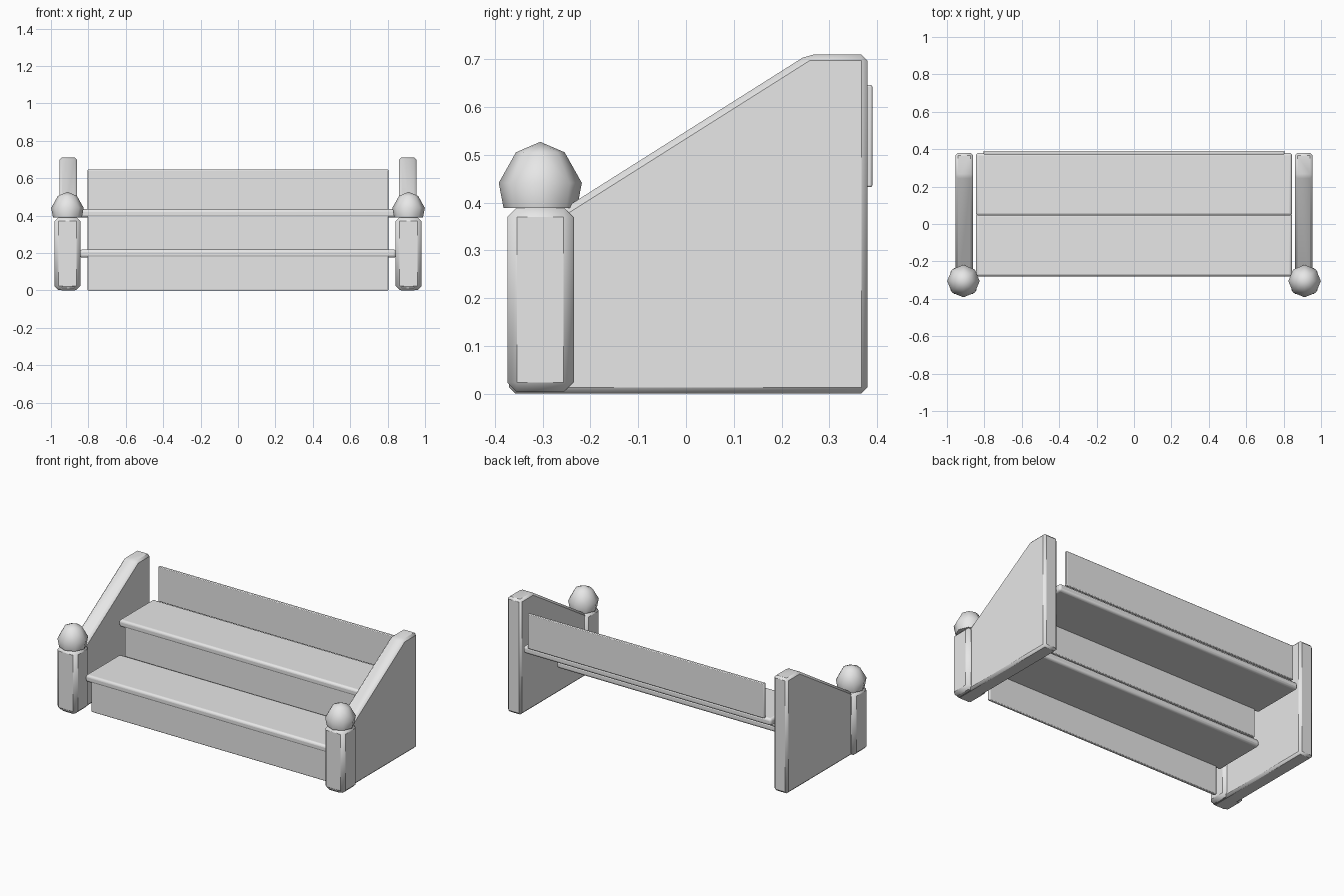
import bpy, bmesh, math

cube = bpy.data.objects.get("Cube")
if cube:
    bpy.data.objects.remove(cube, do_unlink=True)

mat = bpy.data.materials.new("light_grey")
mat.use_nodes = True
GREY = (0.8, 0.8, 0.8, 1)
mat.diffuse_color = GREY
mat.node_tree.nodes["Principled BSDF"].inputs["Base Color"].default_value = GREY


def finish(name, bm, bevel=0, segments=1, angle=50):
    """Turn a bmesh into a bevelled, smooth shaded object."""
    bmesh.ops.recalc_face_normals(bm, faces=bm.faces)
    mesh = bpy.data.meshes.new(name)
    bm.to_mesh(mesh)
    bm.free()
    mesh.materials.append(mat)
    ob = bpy.data.objects.new(name, mesh)
    bpy.context.collection.objects.link(ob)
    if bevel:
        mod = ob.modifiers.new("Bevel", "BEVEL")
        mod.width = bevel
        mod.segments = segments
    bpy.ops.object.select_all(action="DESELECT")
    ob.select_set(True)
    bpy.context.view_layer.objects.active = ob
    bpy.ops.object.shade_smooth_by_angle(angle=math.radians(angle))
    return ob


def box(name, lo, hi, bevel, segments=1):
    bm = bmesh.new()
    bmesh.ops.create_cube(bm, size=1)
    for v in bm.verts:
        v.co = [(a + b) / 2 + c * (b - a) for a, b, c in zip(lo, hi, v.co)]
    return finish(name, bm, bevel, segments)


def prism(name, profile, x0, x1, bevel):
    """Extrude a y-z outline along x."""
    bm = bmesh.new()
    face = bm.faces.new([bm.verts.new((x0, y, z)) for y, z in profile])
    ext = bmesh.ops.extrude_face_region(bm, geom=[face])["geom"]
    for v in ext:
        if isinstance(v, bmesh.types.BMVert):
            v.co.x = x1
    return finish(name, bm, bevel)


def lathe(name, profile, x, y, sides):
    """Spin a radius-z outline into a closed faceted knob."""
    bm = bmesh.new()
    verts = [bm.verts.new((r, 0, z)) for r, z in profile]
    edges = [bm.edges.new(pair) for pair in zip(verts, verts[1:])]
    bmesh.ops.spin(bm, geom=verts + edges, cent=(0, 0, 0), axis=(0, 0, 1),
                   angle=math.tau, steps=sides, use_duplicate=False)
    bmesh.ops.remove_doubles(bm, verts=bm.verts, dist=0.001)
    bmesh.ops.translate(bm, verts=bm.verts, vec=(x, y, 0))
    return finish(name, bm)


# Sloped side panels, newel posts and knobs
PANEL = [(-0.37, 0), (0.38, 0), (0.38, 0.71), (0.255, 0.71), (-0.37, 0.315)]
KNOB = [(0, 0.527), (0.051, 0.505), (0.087, 0.441), (0.077, 0.389), (0, 0.389)]
POST_X, POST_Y, HALF = 0.912, -0.305, 0.069
for side, s in (("left", 1), ("right", -1)):
    prism(side + "_side_panel", PANEL, s * 0.86, s * 0.955, 0.013)
    x = s * POST_X
    box(side + "_post", (x - HALF, POST_Y - HALF, 0.003),
        (x + HALF, POST_Y + HALF, 0.39), 0.02)
    lathe(side + "_post_knob", KNOB, x, POST_Y, 8)

# Treads and the boards behind them
for i, name in enumerate(("lower", "upper")):
    y, z = -0.28 + 0.325 * i, 0.175 + 0.215 * i
    box(name + "_tread", (-0.845, y, z), (0.845, y + 0.335, z + 0.044), 0.014, 3)
for i, name in enumerate(("bottom", "middle", "top")):
    y, z = -0.278 + 0.325 * i, 0.216 * i
    box(name + "_riser", (-0.805, y, z), (0.805, y + 0.018, z + 0.214), 0.004, 2)
